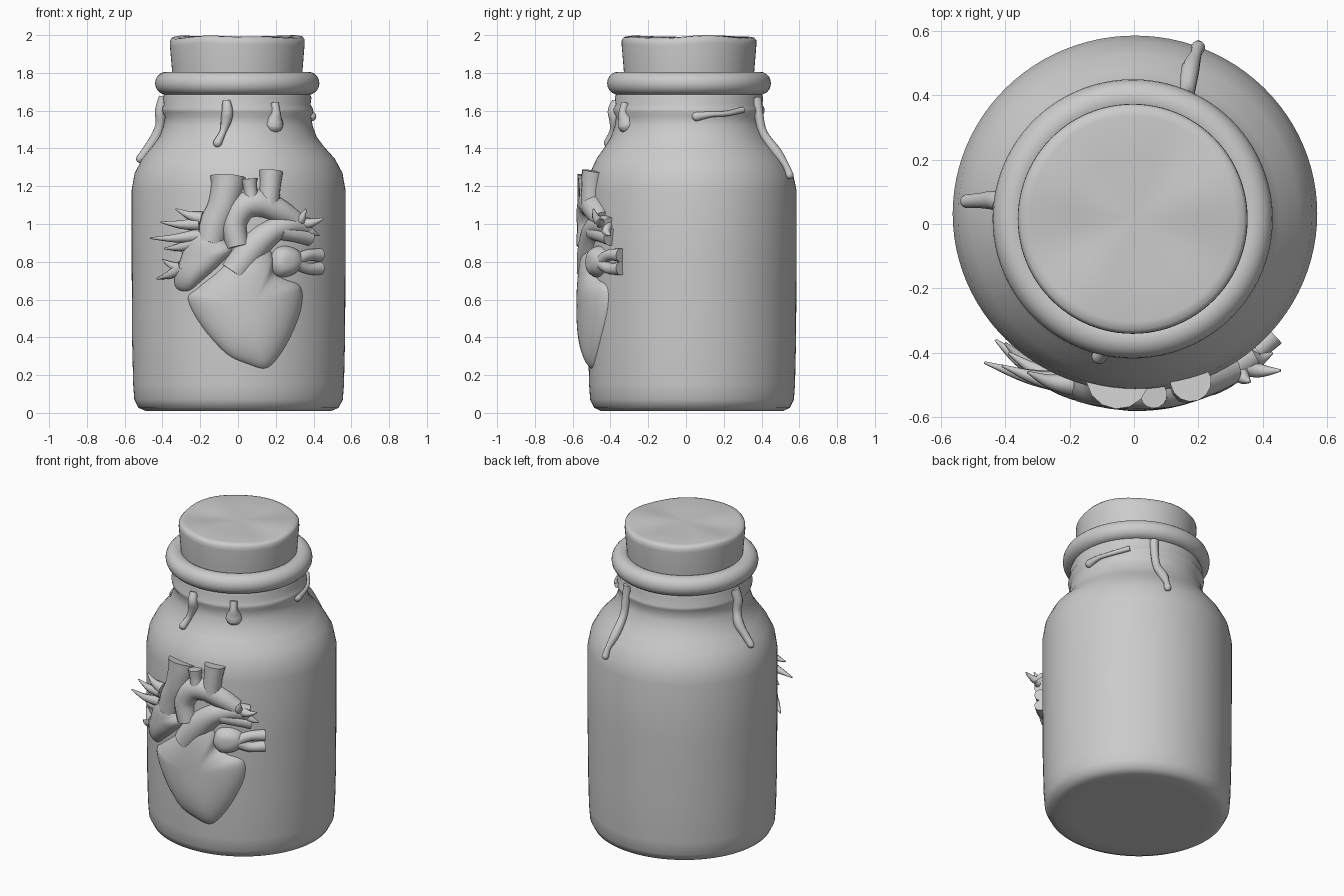
import bpy, bmesh, math
from mathutils import Vector

if "Cube" in bpy.data.objects:
    bpy.data.objects.remove(bpy.data.objects["Cube"])

grey = bpy.data.materials.new("light_grey")
grey.diffuse_color = (0.6, 0.6, 0.6, 1)
grey.use_nodes = True
grey.node_tree.nodes["Principled BSDF"].inputs["Base Color"].default_value = grey.diffuse_color

RX, RY, CX = 0.566, 0.553, 0.003
BODY = [(0, .012), (.40, .012), (.49, .010), (.53, .027), (.552, .07), (.558, .15), (.564, .4),
        (.566, .8), (.566, 1.18), (.55, 1.27), (.51, 1.345), (.455, 1.41), (.417, 1.46),
        (.395, 1.52), (.387, 1.57), (.400, 1.592), (.400, 1.612), (.388, 1.632),
        (.393, 1.67), (.38, 1.70), (.30, 1.72), (0, 1.72)]


def centre_y(z):
    # the neck sits slightly forward of the body
    return .032 - .016 * min(1, max(0, (z - 1.2) / .35))


def radius_at(z):
    for (r0, z0), (r1, z1) in zip(BODY[3:], BODY[4:]):
        if z0 <= z <= z1:
            return r0 + (r1 - r0) * (z - z0) / (z1 - z0)
    return .4


def finish(bm, name, angle=50):
    bmesh.ops.recalc_face_normals(bm, faces=bm.faces)
    me = bpy.data.meshes.new(name)
    bm.to_mesh(me)
    bm.free()
    ob = bpy.data.objects.new(name, me)
    bpy.context.collection.objects.link(ob)
    me.materials.append(grey)
    bpy.ops.object.select_all(action='DESELECT')
    bpy.context.view_layer.objects.active = ob
    ob.select_set(True)
    bpy.ops.object.shade_smooth_by_angle(angle=math.radians(angle))
    return ob


def lathe(name, prof, n=96, wobble=0.0, squash=True, closed=False):
    bm = bmesh.new()
    rings = []
    for r, z in prof:
        if r == 0:
            rings.append([bm.verts.new((CX, centre_y(z), z))] * n)
            continue
        k = 1 - .023 * min(1, max(0, (r - .42) / .1)) if squash else 1
        ring = []
        for i in range(n):
            a = 2 * math.pi * i / n
            dz = wobble * (math.sin(3 * a + .6) + .6 * math.sin(5 * a)) if z > 1.9 else 0
            ring.append(bm.verts.new((CX * (z < 1.4) - .004 * (z > 1.6) + r * math.cos(a),
                                      centre_y(z) + k * r * math.sin(a), z + dz)))
        rings.append(ring)
    pairs = list(zip(rings, rings[1:])) + ([(rings[-1], rings[0])] if closed else [])
    for lo, hi in pairs:
        for i in range(n):
            j = (i + 1) % n
            bm.faces.new(list(dict.fromkeys((lo[i], lo[j], hi[j], hi[i]))))
    return finish(bm, name)


def front(x, z, d=0.0):
    """Point on the front of the jar, pushed out by d."""
    k = math.sqrt(max(.01, 1 - ((x - CX) / RX) ** 2))
    n = Vector(((x - CX) / RX, -k))
    return Vector((x + n.x * d, .032 - RY * k + n.y * d, z))


def spline(pts, steps, closed=False):
    """Catmull-Rom through vectors of any size."""
    n, out = len(pts), []
    for i in range(n if closed else n - 1):
        p = [pts[(i + o) % n] if closed else pts[min(n - 1, max(0, i + o))] for o in (-1, 0, 1, 2)]
        for s in range(steps):
            t = s / steps
            out.append(.5 * (2 * p[1] + (p[2] - p[0]) * t + (2 * p[0] - 5 * p[1] + 4 * p[2] - p[3]) * t * t
                             + (3 * p[1] - p[0] - 3 * p[2] + p[3]) * t ** 3))
    return out if closed else out + [pts[-1]]


def tube(name, pts, sides=14, round_end=False):
    """Tapered tube through (point, radius) pairs."""
    path = spline([Vector((*p, r)) for p, r in pts], 6)
    if round_end:
        d, r = (path[-1] - path[-2]).xyz.normalized(), path[-1].w
        path += [Vector((*(path[-1].xyz + d * r * math.sin(a)), r * math.cos(a))) for a in (.5, 1.0, 1.45)]
    bm, rings = bmesh.new(), []
    for i, p in enumerate(path):
        t = (path[min(i + 1, len(path) - 1)] - path[max(i - 1, 0)]).xyz.normalized()
        u = t.cross(Vector((.3, 1, .1))).normalized()
        v = t.cross(u)
        rings.append([bm.verts.new(p.xyz + max(p.w, .002) * (u * math.cos(a) + v * math.sin(a)))
                      for a in (2 * math.pi * j / sides for j in range(sides))])
    for a, b in zip(rings, rings[1:]):
        for j in range(sides):
            bm.faces.new((a[j], a[j - 1], b[j - 1], b[j]))
    bm.faces.new(rings[0])
    bm.faces.new(rings[-1])
    return finish(bm, name)


def vessel(name, pts):
    """Heart tube given as (x, z, radius), half sunk in the glass."""
    return tube(name, [(front(x, z, min(.012, .058 - r)), r) for x, z, r in pts])


def relief(name, mid, outline, depth):
    """Domed raised shape on the jar front."""
    edge = spline([Vector(p) for p in outline], 5, True)
    mid, n, rings = Vector(mid), len(edge), []
    bm = bmesh.new()
    top = bm.verts.new(front(*mid, depth))
    for k in range(1, 13):
        s = math.sin(k / 12 * math.pi / 2)
        d = -.012 + (depth + .012) * (1 - s ** 3) ** .6
        rings.append([bm.verts.new(front(*(mid + (e - mid) * s), d)) for e in edge])
    for i in range(n):
        bm.faces.new((top, rings[0][i - 1], rings[0][i]))
        for a, b in zip(rings, rings[1:]):
            bm.faces.new((a[i], a[i - 1], b[i - 1], b[i]))
    return finish(bm, name)


def drip(name, pts):
    """Wax run given as (angle, z, radius, lift) over the neck and shoulder."""
    out = []
    for a, z, r, lift in pts:
        a, R = math.radians(a), radius_at(z) + lift
        out.append((Vector((R * math.cos(a), centre_y(z) + R * math.sin(a), z)), r))
    return tube(name, out, 12, True)


# jar, lip ring and cork
lathe("jar_body", BODY)
lathe("lip_ring", [(.374 + .061 * math.cos(a), 1.745 + .061 * math.sin(a))
                   for a in (2 * math.pi * i / 20 for i in range(20))], closed=True)
lathe("cork", [(0, 1.75), (.342, 1.75), (.346, 1.82), (.357, 1.95), (.356, 1.975), (.345, 1.988),
               (.32, 1.992), (.2, 1.988), (0, 1.99)], wobble=.005)

# wax drips round the neck
drip("drip_front_left", [(261, 1.65, .022, 0), (262, 1.60, .03, .005), (261, 1.55, .03, .008),
                         (259, 1.49, .018, .008), (256, 1.43, .024, .006)])
drip("drip_front_right", [(300, 1.64, .022, 0), (300, 1.59, .024, .004), (300, 1.55, .042, 0), (300, 1.53, .05, -.01)])
drip("drip_left", [(174, 1.67, .03, 0), (175, 1.60, .03, .012), (174, 1.53, .026, .02), (173, 1.46, .03, .02),
                   (174, 1.40, .024, .016), (175, 1.345, .022, .01)])
drip("drip_back", [(66, 1.67, .026, 0), (66, 1.58, .024, .012), (67, 1.48, .024, .014), (69, 1.38, .028, .008),
                   (69, 1.31, .018, .008), (69, 1.26, .022, .004)])
drip("drip_side_run", [(45, 1.605, .016, .004), (30, 1.585, .014, .008), (17, 1.58, .015, .008), (6, 1.57, .026, .004)])

# heart chambers
relief("heart_ventricles", (.07, .57),
       [(-.27, .60), (-.19, .45), (-.06, .31), (.06, .255), (.15, .235), (.22, .30), (.29, .42), (.34, .56),
        (.335, .67), (.25, .71), (.19, .75), (.18, .85), (.10, .92), (0, .85), (-.12, .74), (-.22, .66)], .06)
relief("heart_right_atrium", (-.18, .83),
       [(-.34, .70), (-.32, .65), (-.26, .645), (-.19, .70), (-.10, .78), (-.03, .86), (-.06, .91),
        (-.11, .97), (-.20, .99), (-.27, .91), (-.31, .80)], .055)
relief("heart_left_atrium", (.25, .80),
       [(.17, .78), (.21, .72), (.29, .73), (.34, .79), (.32, .86), (.25, .885), (.19, .86)], .06)

# heart vessels
vessel("upper_vein", [(-.055, 1.245, .098), (-.06, 1.19, .088), (-.085, 1.09, .082), (-.125, 1.0, .085), (-.15, .90, .075)])
vessel("main_arch", [(.0, .88, .06), (-.02, 1.0, .068), (.03, 1.09, .072), (.12, 1.11, .075), (.22, 1.07, .065), (.30, 1.02, .05)])
vessel("arch_stub_wide", [(.16, 1.10, .058), (.17, 1.2, .056), (.178, 1.28, .064)])
vessel("arch_stub_thin", [(.075, 1.10, .04), (.065, 1.18, .036), (.06, 1.24, .042)])
vessel("lung_artery", [(-.02, .74, .08), (.08, .87, .082), (.18, .96, .066), (.28, .995, .055), (.36, .985, .05)])
vessel("artery_stub", [(.22, .96, .045), (.30, .945, .042), (.37, .93, .046)])
for i, z in enumerate((.835, .765)):
    vessel(f"lung_vein_stub_{i}", [(.29, .80, .035), (.36, z, .03), (.425, z, .036)])

# thin torn branches that stick out at both sides: root x, z, tip x, y, z
for i, (x, z, tx, ty, tz) in enumerate([
        (-.19, 1.03, -.33, -.46, 1.08), (-.20, 1.00, -.41, -.44, 1.01), (-.20, .94, -.465, -.43, .925),
        (-.22, .90, -.39, -.40, .87), (-.28, .76, -.40, -.37, .81), (-.29, .77, -.43, -.36, .71),
        (.32, 1.0, .455, -.455, 1.03), (.31, 1.0, .36, -.49, 1.08), (.34, .99, .43, -.40, .94)]):
    root, tip = front(x, z, .01), Vector((tx, ty, tz))
    mid = (root + tip) / 2 + Vector((0, -.01, -.008))
    tube(f"torn_branch_{i}", [(root, .036), (mid, .022), (tip, .004)], 8)
